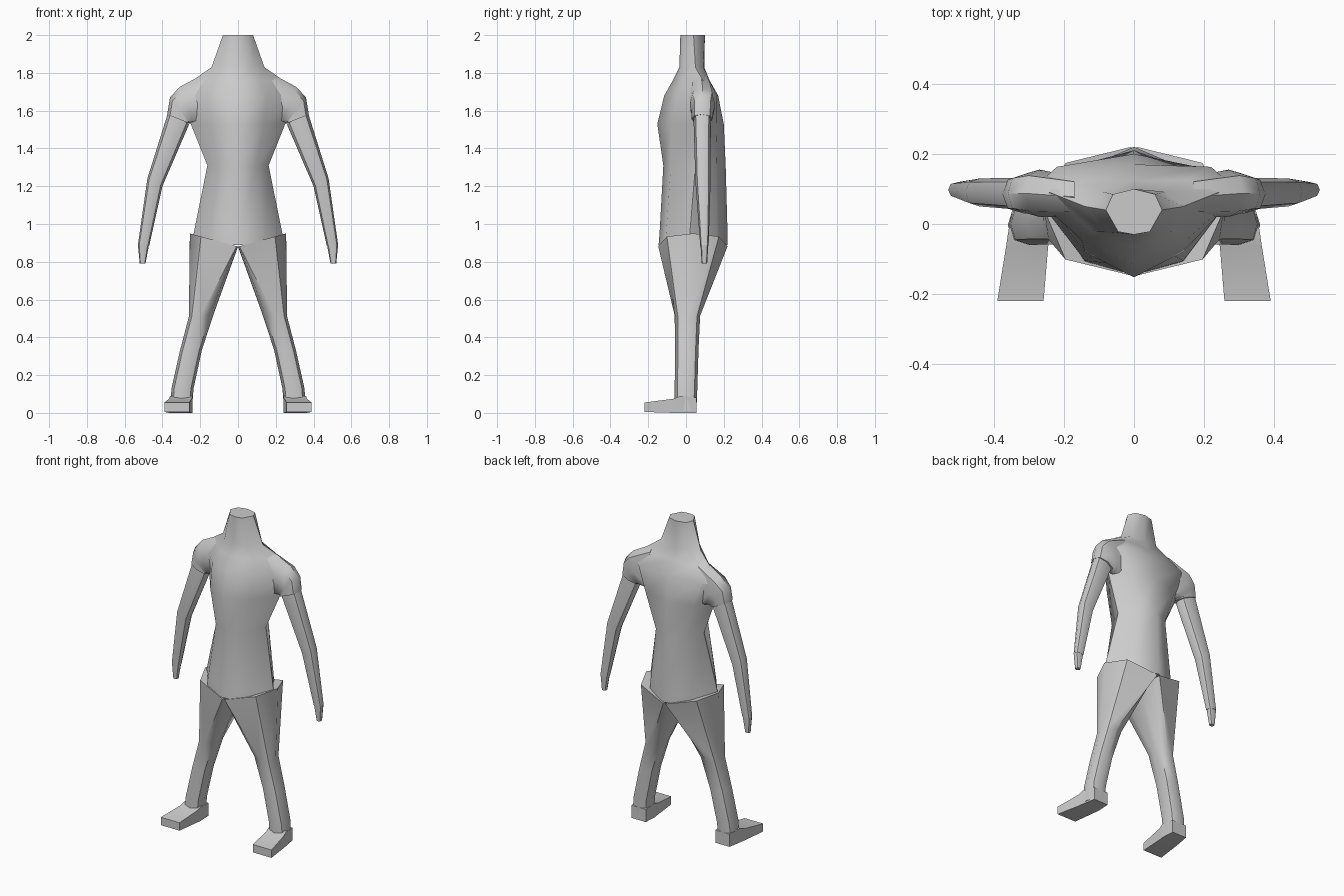
import bpy, bmesh
from math import radians

if "Cube" in bpy.data.objects:
    bpy.data.objects.remove(bpy.data.objects["Cube"])


def loft(name, rings, mirror=True):
    """Skin a stack of equal-length rings, cap both ends, smooth by angle."""
    bm = bmesh.new()
    rows = [[bm.verts.new(p) for p in r] for r in rings]
    n = len(rows[0])
    for a, b in zip(rows, rows[1:]):
        for j in range(n):
            k = (j + 1) % n
            bm.faces.new((a[j], a[k], b[k], b[j]))
    bm.faces.new(rows[0])
    bm.faces.new(rows[-1])
    bmesh.ops.recalc_face_normals(bm, faces=bm.faces)
    me = bpy.data.meshes.new(name)
    bm.to_mesh(me)
    bm.free()
    ob = bpy.data.objects.new(name, me)
    bpy.context.collection.objects.link(ob)
    me.shade_smooth()
    me.set_sharp_from_angle(angle=radians(50))
    if mirror:
        ob.modifiers.new("mirror", 'MIRROR').use_mirror_merge = False
    return ob


def limb_ring(ox, oz, ix, iz, yf, yb, apex=0.5, k=0.75):
    """Eight-sided section between an outer and an inner point."""
    ym = (yf + yb) / 2

    def at(t, y):
        return (ox + (ix - ox) * t, y, oz + (iz - oz) * t)

    t1, t2 = apex * 0.24, apex + (1 - apex) * 0.76
    f, b = ym + (yf - ym) * k, ym + (yb - ym) * k
    return [at(0, ym), at(t1, f), at(apex, yf), at(t2, f),
            at(1, ym), at(t2, b), at(apex, yb), at(t1, b)]


def torso_ring(z, yf, x1, y1, xs, ys, x2, y2, yb):
    half = [(x1, y1), (xs, ys), (x2, y2)]
    return ([(0, yf, z)] + [(x, y, z) for x, y in half] + [(0, yb, z)]
            + [(-x, y, z) for x, y in reversed(half)])


# Torso and neck
loft("torso", [torso_ring(*r) for r in (
    (0.89, -.145, .14, -.108, .23, .02, .14, .16, .22),
    (0.95, -.14, .14, -.105, .235, .02, .14, .16, .22),
    (1.31, -.12, .10, -.08, .162, .05, .10, .16, .21),
    (1.53, -.152, .14, -.08, .25, .07, .17, .165, .20),
    (1.68, -.115, .15, -.045, .30, .09, .22, .163, .17),
    (1.76, -.07, .12, -.02, .24, .09, .15, .125, .125),
    (1.83, -.035, .08, -.022, .14, .05, .09, .092, .097),
    (2.00, -.03, .045, -.022, .08, .04, .06, .085, .10),
)], mirror=False)

# Short sleeves
loft("sleeve", [limb_ring(*r) for r in (
    (.17, 1.80, .17, 1.50, .02, .135),
    (.31, 1.725, .23, 1.525, .02, .155),
    (.36, 1.67, .25, 1.53, .03, .145),
    (.375, 1.58, .25, 1.53, .03, .14),
)])

# Arms and hands
loft("arm", [limb_ring(*r) for r in (
    (.36, 1.62, .27, 1.56, .042, .13),
    (.375, 1.575, .26, 1.525, .04, .132),
    (.48, 1.24, .40, 1.20, .05, .13),
    (.53, .89, .47, .885, .075, .12),
)])
loft("hand", [limb_ring(*r) for r in (
    (.53, .89, .472, .885, .077, .118),
    (.52, .79, .49, .79, .083, .112),
)])

# Legs
loft("leg", [limb_ring(*r) for r in (
    (.255, .95, 0, .88, -.147, .22, .97),
    (.26, .51, .13, .52, -.06, .075),
    (.307, .33, .192, .33, -.058, .066),
    (.352, .13, .235, .13, -.06, .06),
    (.36, .01, .245, .01, -.06, .055),
)])

# Feet
loft("foot", [[(xo, y, z0), (xo, y, z1), (xi, y, z1), (xi, y, z0)]
              for y, xo, xi, z0, z1 in (
    (.055, .345, .245, 0, .08),
    (-.03, .36, .24, 0, .09),
    (-.065, .365, .245, 0, .075),
    (-.22, .39, .258, .005, .055),
)])
